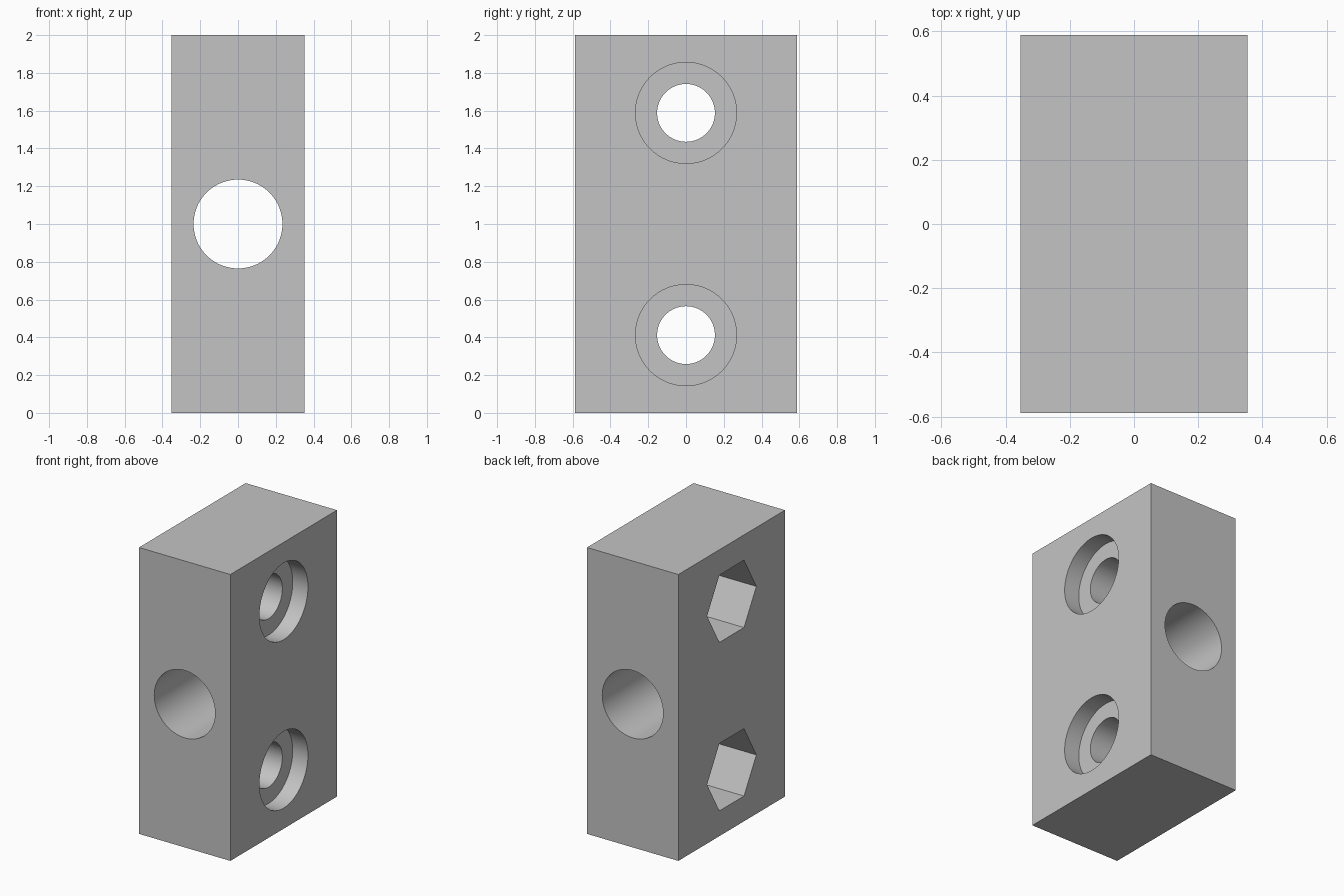
import bpy
import math

if "Cube" in bpy.data.objects:
    bpy.data.objects.remove(bpy.data.objects["Cube"], do_unlink=True)

# Dimensions: one unit step is 1/17 of the half height
U = 1 / 17
WIDTH, DEPTH, HEIGHT = 12 * U, 20 * U, 2.0
CENTRE = HEIGHT / 2
BOLT_OFFSET = 10 * U
BORE_DEPTH, NUT_DEPTH = 2 * U, 5 * U
OVER = 0.1  # extra length so cutters pass clear of the faces

grey = bpy.data.materials.new("plain grey")
grey.use_nodes = True
colour = (0.55, 0.55, 0.55, 1)
grey.diffuse_color = colour
grey.node_tree.nodes["Principled BSDF"].inputs["Base Color"].default_value = colour

# Solid block
bpy.ops.mesh.primitive_cube_add(size=1, location=(0, 0, CENTRE))
block = bpy.context.object
block.name = "clamp_block"
block.scale = (WIDTH, DEPTH, HEIGHT)
bpy.ops.object.transform_apply(location=True, rotation=True, scale=True)
block.data.materials.append(grey)


def cut(name, radius, length, location, rotation, sides=96):
    """Subtract a prism from the block, then discard the cutter."""
    bpy.ops.mesh.primitive_cylinder_add(vertices=sides, radius=radius, depth=length,
                                        location=location, rotation=rotation)
    cutter = bpy.context.object
    cutter.name = name
    cutter.hide_render = True
    cutter.data.materials.append(grey)
    bpy.ops.object.select_all(action='DESELECT')
    block.select_set(True)
    bpy.context.view_layer.objects.active = block
    mod = block.modifiers.new(name, 'BOOLEAN')
    mod.operation = 'DIFFERENCE'
    mod.solver = 'EXACT'
    mod.object = cutter
    bpy.ops.object.modifier_apply(modifier=mod.name)
    bpy.data.objects.remove(cutter, do_unlink=True)


# Large rod hole from front to back
cut("rod_hole", 4 * U, DEPTH + OVER, (0, 0, CENTRE), (math.pi / 2, 0, 0))

# Bolt holes: round counterbore on the left (+x), hexagonal nut pocket on the right (-x)
across = (0, math.pi / 2, 0)
for side in (-1, 1):
    z = CENTRE + side * BOLT_OFFSET
    cut("bolt_hole", 2.6 * U, WIDTH + OVER, (0, 0, z), across)
    cut("counterbore", 4.55 * U, BORE_DEPTH + OVER,
        ((WIDTH - BORE_DEPTH + OVER) / 2, 0, z), across)
    cut("nut_pocket", 4 * U / math.cos(math.pi / 6), NUT_DEPTH + OVER,
        ((NUT_DEPTH - OVER - WIDTH) / 2, 0, z), across, sides=6)

# Smooth bores, crisp edges
bpy.ops.object.shade_smooth_by_angle(angle=math.radians(30))
